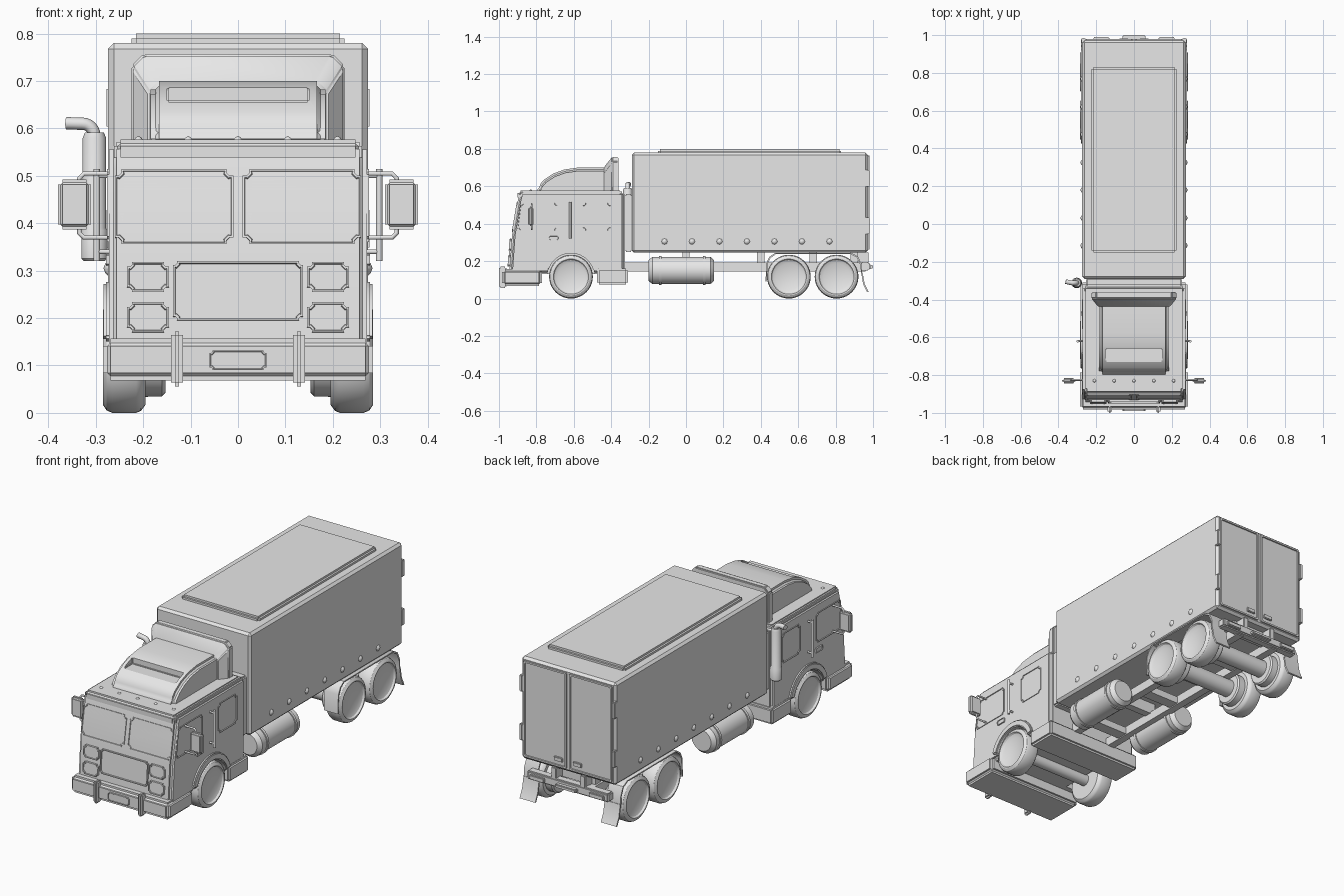
import bpy, bmesh, math
from mathutils import Vector, Matrix

if "Cube" in bpy.data.objects:
    bpy.data.objects.remove(bpy.data.objects["Cube"])

grey = bpy.data.materials.new("plain_grey")
grey.use_nodes = True
grey.diffuse_color = (0.8, 0.8, 0.8, 1)
grey.node_tree.nodes["Principled BSDF"].inputs["Base Color"].default_value = grey.diffuse_color
SIDES = (("left", 1), ("right", -1))
WHEEL_Z = 0.117
FRONT_AXLE, REAR_AXLES = -0.615, (0.55, 0.805)


def shade(me):
    me.polygons.foreach_set("use_smooth", [True] * len(me.polygons))
    me.set_sharp_from_angle(angle=math.radians(32))


def finish(name, bm, bevel=0, seg=2):
    bmesh.ops.recalc_face_normals(bm, faces=bm.faces)
    if bevel:
        edges = [e for e in bm.edges if e.calc_face_angle(0) > 0.45]
        bmesh.ops.bevel(bm, geom=edges, offset=bevel, segments=seg, affect='EDGES', clamp_overlap=True)
    me = bpy.data.meshes.new(name)
    bm.to_mesh(me)
    bm.free()
    shade(me)
    me.materials.append(grey)
    ob = bpy.data.objects.new(name, me)
    bpy.context.collection.objects.link(ob)
    return ob


def box(name, x, y, z, bevel=0, seg=2):
    bm = bmesh.new()
    mid = Vector([sum(r) / 2 for r in (x, y, z)])
    size = Vector([abs(r[1] - r[0]) for r in (x, y, z)])
    bmesh.ops.create_cube(bm, size=1, matrix=Matrix.Translation(mid) @ Matrix.Diagonal(size).to_4x4())
    return finish(name, bm, bevel, seg)


def prism(name, pts, x0, x1, bevel=0, seg=2):
    """Side profile of (y, z) points extruded across x."""
    bm = bmesh.new()
    f = bm.faces.new([bm.verts.new((x0, y, z)) for y, z in pts])
    r = bmesh.ops.extrude_face_region(bm, geom=[f])
    moved = [v for v in r["geom"] if isinstance(v, bmesh.types.BMVert)]
    bmesh.ops.translate(bm, verts=moved, vec=(x1 - x0, 0, 0))
    return finish(name, bm, bevel, seg)


def lathe(name, origin, axis, pts, n=32):
    """Turn (distance along axis, radius) points around the axis."""
    bm = bmesh.new()
    o, axis = Vector(origin), Vector(axis)
    side = axis.orthogonal().normalized()
    vs = [bm.verts.new(o + axis * a + side * r) for a, r in pts]
    es = [bm.edges.new(p) for p in zip(vs, vs[1:])]
    bmesh.ops.spin(bm, geom=vs + es, cent=o, axis=axis, angle=math.tau, steps=n)
    bmesh.ops.remove_doubles(bm, verts=bm.verts, dist=1e-5)
    return finish(name, bm)


def panel(name, origin, u, v, pts, radius=0.01, raise_by=0.005, rim=0.005, sink=0.004):
    """Rounded plate with a raised rim lying on the plane u, v."""
    bm = bmesh.new()
    o, u, v = Vector(origin), Vector(u).normalized(), Vector(v).normalized()
    n = u.cross(v)
    bm.faces.new([bm.verts.new(o + u * a + v * b - n * 0.004) for a, b in pts])
    bmesh.ops.bevel(bm, geom=bm.verts[:], offset=radius, segments=3, affect='VERTICES')
    f = bm.faces[:][0]
    bm.normal_update()
    if f.normal.dot(n) < 0:
        f.normal_flip()
    r = bmesh.ops.extrude_face_region(bm, geom=[f])
    bmesh.ops.translate(bm, verts=[g for g in r["geom"] if isinstance(g, bmesh.types.BMVert)],
                        vec=n * (raise_by + 0.004))
    top = [g for g in r["geom"] if isinstance(g, bmesh.types.BMFace)][0]
    if rim:
        bm.normal_update()
        bmesh.ops.inset_region(bm, faces=[top], thickness=rim)
        bmesh.ops.inset_region(bm, faces=[top], thickness=0.002)
        bmesh.ops.translate(bm, verts=top.verts[:], vec=-n * sink)
    return finish(name, bm)


def rect(a0, a1, b0, b1):
    return [(a0, b0), (a1, b0), (a1, b1), (a0, b1)]


def pipe(name, pts, radius):
    cu = bpy.data.curves.new(name, 'CURVE')
    cu.dimensions, cu.bevel_depth, cu.bevel_resolution = '3D', radius, 3
    cu.use_fill_caps = True
    sp = cu.splines.new('POLY')
    sp.points.add(len(pts) - 1)
    for p, co in zip(sp.points, pts):
        p.co = (*co, 1)
    sp.use_smooth = True
    cu.materials.append(grey)
    ob = bpy.data.objects.new(name, cu)
    bpy.context.collection.objects.link(ob)


def carve(ob, cutters):
    for c in cutters:
        m = ob.modifiers.new("cut", 'BOOLEAN')
        m.operation, m.object = 'DIFFERENCE', c
    me = bpy.data.meshes.new_from_object(ob.evaluated_get(bpy.context.evaluated_depsgraph_get()))
    ob.modifiers.clear()
    ob.data = me
    shade(me)
    for c in cutters:
        bpy.data.objects.remove(c)


# Cab shell with wheel arches
cab = prism("cab", [(-0.945, 0.13), (-0.93, 0.34), (-0.9, 0.52), (-0.888, 0.572), (-0.325, 0.572), (-0.325, 0.13)],
            -0.272, 0.272, 0.016, 3)
carve(cab, [lathe("arch_cutter", (0.18 * s, FRONT_AXLE, WHEEL_Z), (s, 0, 0),
                  [(0, 0), (0, 0.127), (0.2, 0.127), (0.2, 0)], 40) for _, s in SIDES])
box("roof_band", (-0.262, 0.262), (-0.9, -0.34), (0.525, 0.577), 0.014, 3)
box("cab_back_gap", (-0.255, 0.255), (-0.33, -0.285), (0.25, 0.56), 0.008)
box("front_bumper", (-0.285, 0.285), (-0.983, -0.77), (0.068, 0.157), 0.016, 3)
box("cab_step", (-0.283, 0.283), (-0.475, -0.31), (0.075, 0.16), 0.01)

# Front face panels
X = (1, 0, 0)
LOW, HIGH = (0, 0.015, 0.21), (0, 0.03, 0.18)
panel("grille", (0, -0.945, 0.13), X, LOW, rect(-0.137, 0.137, 0.065, 0.19), 0.008, 0.01, 0.006, 0.007)
panel("number_plate", (0, -0.983, 0), X, (0, 0, 1), rect(-0.06, 0.06, 0.09, 0.132), 0.006, 0.008, 0.003, 0.002)
for tag, s in SIDES:
    panel("windscreen_" + tag, (0.135 * s, -0.93, 0.34), X, HIGH, rect(-0.125, 0.125, 0.016, 0.176), 0.014, 0.004)
    for i, b in enumerate((0.04, 0.125)):
        panel(f"headlight_{tag}_{i}", (0.19 * s, -0.945, 0.13), X, LOW, rect(-0.044, 0.044, b, b + 0.063),
              0.01, 0.012, 0.005, 0.004)
    box("bumper_guard_" + tag, (0.116 * s, 0.141 * s), (-1.0, -0.96), (0.056, 0.172), 0.008)

# Roof fairing with slot, and the flared fin behind it
fairing = prism("roof_fairing", [(-0.8, 0.56), (-0.79, 0.6), (-0.76, 0.635), (-0.71, 0.668), (-0.65, 0.69),
                                 (-0.58, 0.7), (-0.42, 0.7), (-0.42, 0.56)], -0.185, 0.185, 0.018, 3)
carve(fairing, [box("slot_cutter", (-0.15, 0.15), (-0.85, -0.66), (0.655, 0.75), 0.004)])
bm = bmesh.new()
for y, half, top in ((-0.36, 0.225, 0.757), (-0.395, 0.225, 0.757), (-0.44, 0.188, 0.7)):
    for s in (-1, 1):
        for x, z in ((half, 0.565), (half, top - 0.025), (half - 0.025, top)):
            bm.verts.new((x * s, y, z))
bmesh.ops.convex_hull(bm, input=bm.verts)
bmesh.ops.dissolve_limit(bm, angle_limit=0.02, verts=bm.verts, edges=bm.edges)
finish("roof_fin", bm, 0.005)
for i in range(-2, 3):
    lathe(f"marker_light_{i + 2}", (0.105 * i, -0.83, 0.575), (0, 0, 1), [(0, 0.01), (0.006, 0.006), (0.009, 0)], 10)

# Cab sides: windows, handles, arch flares, mirrors
for tag, s in SIDES:
    u, o = (0, s, 0), (0.272 * s, 0, 0)
    def side_panel(name, pts, *args):
        panel(name, o, u, (0, 0, 1), [(a * s, b) for a, b in pts], *args)
    side_panel("front_window_" + tag, [(-0.905, 0.36), (-0.685, 0.36), (-0.685, 0.515), (-0.885, 0.515)], 0.012, 0.004)
    side_panel("rear_window_" + tag, rect(-0.555, -0.4, 0.36, 0.515), 0.014, 0.004)
    side_panel("door_handle_" + tag, rect(-0.735, -0.68, 0.31, 0.336), 0.004, 0.007, 0.004, 0.003)
    arc = [math.radians(a) for a in range(15, 166, 10)]
    ring = [(FRONT_AXLE + r * math.cos(a), WHEEL_Z + r * math.sin(a))
            for r, order in ((0.16, arc), (0.125, arc[::-1])) for a in order]
    prism("arch_flare_" + tag, ring, 0.2 * s, 0.284 * s, 0.005)
    pipe("grab_rail_" + tag, [(0.298 * s, -0.62, 0.32), (0.298 * s, -0.62, 0.515)], 0.007)
    for z in (0.34, 0.5):
        pipe(f"grab_mount_{tag}_{z}", [(0.26 * s, -0.62, z), (0.298 * s, -0.62, z)], 0.005)
    box("mirror_" + tag, (0.31 * s, 0.38 * s), (-0.845, -0.815), (0.387, 0.492), 0.01, 3)
    pipe("mirror_arm_" + tag, [(0.26 * s, -0.825, 0.505), (0.325 * s, -0.825, 0.505), (0.335 * s, -0.825, 0.495),
                               (0.335 * s, -0.825, 0.38), (0.325 * s, -0.825, 0.37), (0.26 * s, -0.825, 0.37)], 0.005)

# Exhaust stack on the right
lathe("exhaust_muffler", (-0.303, -0.312, 0), (0, 0, 1),
      [(0.32, 0), (0.32, 0.022), (0.326, 0.028), (0.385, 0.028), (0.39, 0.025), (0.58, 0.025), (0.592, 0.02), (0.592, 0)], 20)
bend = [math.radians(a) for a in range(0, 91, 15)]
pipe("exhaust_pipe", [(-0.303, -0.312, 0.58)] + [(-0.328 + 0.025 * math.cos(a), -0.312, 0.585 + 0.025 * math.sin(a))
                                                 for a in bend] + [(-0.362, -0.305, 0.611)], 0.013)

# Cargo body
box("cargo_body", (-0.274, 0.274), (-0.29, 0.972), (0.245, 0.78), 0.012, 1)
box("cargo_roof_plate", (-0.225, 0.225), (-0.15, 0.83), (0.77, 0.8), 0.01)
for tag, s in SIDES:
    for i in range(7):
        lathe(f"side_stud_{tag}_{i}", (0.274 * s, -0.115 + 0.147 * i, 0.305), (s, 0, 0),
              [(0, 0.016), (0.006, 0.01), (0.01, 0)], 8)
    panel("rear_door_" + tag, (0.132 * s, 0.972, 0), (-1, 0, 0), (0, 0, 1), rect(-0.124, 0.124, 0.262, 0.764),
          0.004, 0.008, 0.012, 0.007)
    box("door_latch_" + tag, (0.03 * s, 0.08 * s), (0.97, 0.982), (0.29, 0.312), 0.003)
    for z in (0.345, 0.6):
        box(f"door_hinge_{tag}_{z}", (0.258 * s, 0.277 * s), (0.955, 0.985), (z, z + 0.087), 0.004)

# Chassis, tanks and rear bumper
for tag, s in SIDES:
    box("frame_rail_" + tag, (0.09 * s, 0.13 * s), (-0.4, 0.96), (0.145, 0.192))
    lathe("fuel_tank_" + tag, (0.195 * s, 0, 0.15), (0, 1, 0),
          [(-0.2, 0), (-0.2, 0.055), (-0.18, 0.073), (0.13, 0.073), (0.15, 0.055), (0.15, 0)])
    for y in (-0.145, 0.09):
        lathe(f"tank_band_{tag}_{y}", (0.195 * s, y, 0.15), (0, 1, 0), [(0, 0.07), (0, 0.078), (0.014, 0.078), (0.014, 0.07)])
    box("rear_lamp_" + tag, (0.13 * s, 0.215 * s), (0.95, 0.99), (0.158, 0.182), 0.004)
    # Rear mudguard strip and hanging flaps
    line = [(0.425, 0.09), (0.43, 0.19), (0.445, 0.222), (0.475, 0.243), (0.885, 0.243), (0.92, 0.225), (0.94, 0.18), (0.942, 0.13)]
    inner = [(0.68 + (y - 0.68) * 0.975, z - (0.006 if 0.1 < z and z > 0.135 else 0)) for y, z in reversed(line)]
    prism("rear_mudguard_" + tag, line + inner, 0.2 * s, 0.28 * s)
    prism("mud_flap_" + tag, [(0.936, 0.14), (0.944, 0.14), (0.955, 0.08), (0.976, 0.036), (0.968, 0.034), (0.947, 0.078)],
          0.19 * s, 0.28 * s)
for y in (-0.2, 0.2, 0.68):
    box(f"cross_member_{y}", (-0.1, 0.1), (y - 0.03, y + 0.03), (0.15, 0.187))
for y in (0.0, 0.4, 0.68, 0.9):
    box(f"body_mount_{y}", (-0.12, 0.12), (y - 0.02, y + 0.02), (0.185, 0.25))
box("rear_bumper", (-0.235, 0.235), (0.935, 0.98), (0.15, 0.195), 0.006)
box("tow_hitch", (-0.06, 0.06), (0.95, 1.0), (0.16, 0.178), 0.004)
for tag, s in SIDES:
    box("bumper_stay_" + tag, (0.07 * s, 0.1 * s), (0.9, 0.975), (0.185, 0.25), 0.004)

# Wheels and axles
TYRE = [(0.195, 0), (0.195, 0.1), (0.205, 0.113), (0.215, 0.117), (0.265, 0.117), (0.277, 0.112), (0.285, 0.1),
        (0.285, 0.094), (0.276, 0.088), (0.268, 0.07), (0.266, 0.0)]
for i, y in enumerate((FRONT_AXLE, *REAR_AXLES)):
    for tag, s in SIDES:
        lathe(f"wheel_{tag}_{i}", (0, y, WHEEL_Z), (s, 0, 0), TYRE, 40)
        if i:
            lathe(f"inner_wheel_{tag}_{i}", (0, y, WHEEL_Z), (s, 0, 0), [(0.153, 0), (0.153, 0.075), (0.16, 0.082), (0.2, 0.082)])
    r = 0.045 if i else 0.03
    lathe(f"axle_{i}", (0, y, WHEEL_Z), (1, 0, 0), [(-0.2, 0), (-0.2, r), (0.2, r), (0.2, 0)], 20)
